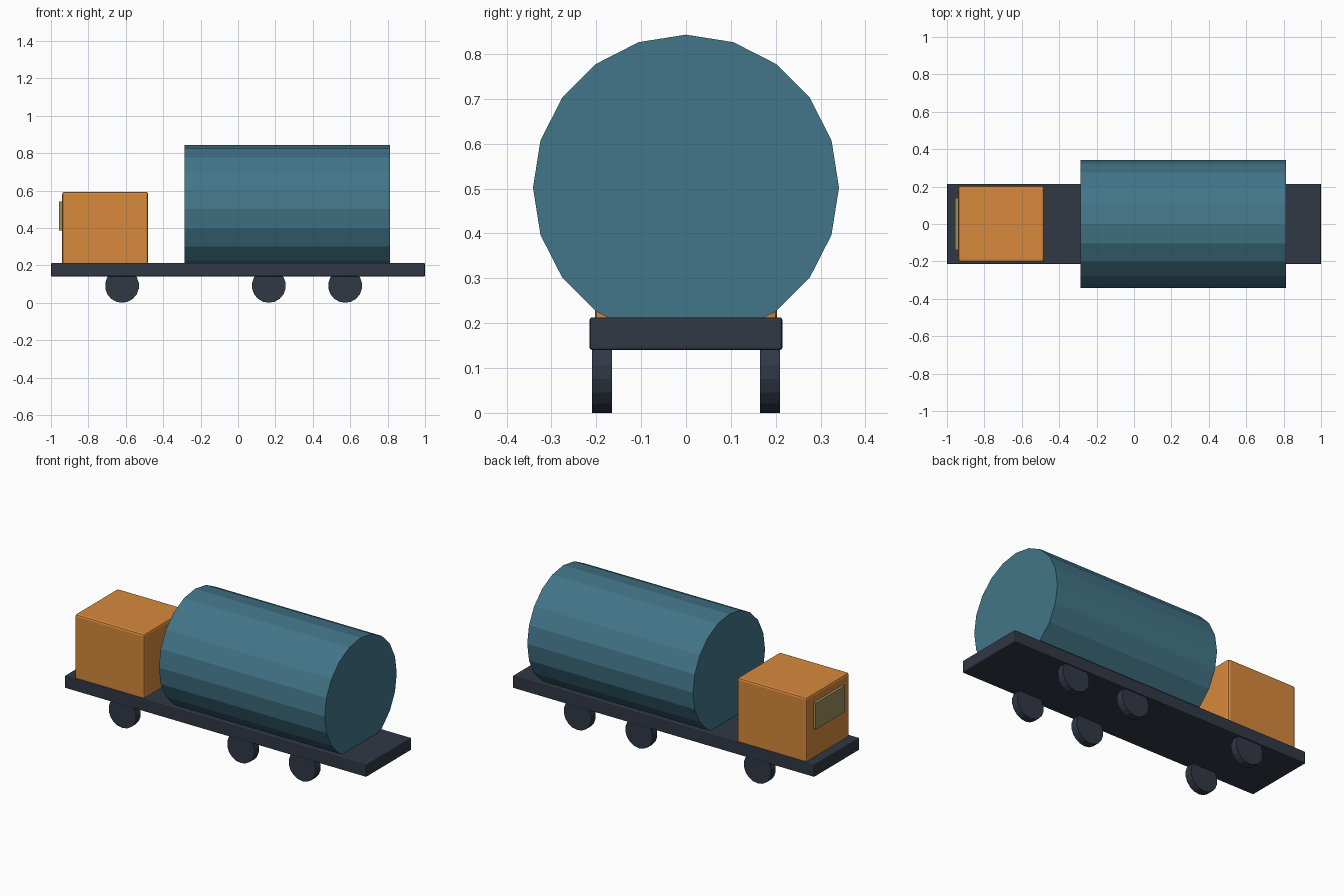
import bpy
from math import radians

if "Cube" in bpy.data.objects:
    bpy.data.objects.remove(bpy.data.objects["Cube"])


def material(name, rgb):
    mat = bpy.data.materials.new(name)
    mat.diffuse_color = (*rgb, 1)
    mat.use_nodes = True
    mat.node_tree.nodes["Principled BSDF"].inputs["Base Color"].default_value = mat.diffuse_color
    return mat


DARK = material("dark_metal", (0.03, 0.04, 0.06))
ORANGE = material("orange_paint", (0.68, 0.25, 0.045))
TEAL = material("teal_paint", (0.055, 0.18, 0.25))
GLASS = material("tinted_glass", (0.34, 0.27, 0.11))


def box(name, x, y, z, mat, bevel=0.0):
    """Box from (min, max) ranges on each axis."""
    mid = [(a + b) / 2 for a, b in (x, y, z)]
    bpy.ops.mesh.primitive_cube_add(size=1, location=mid)
    ob = bpy.context.object
    ob.name = name
    ob.scale = [b - a for a, b in (x, y, z)]
    bpy.ops.object.transform_apply(location=False, rotation=False, scale=True)
    ob.data.materials.append(mat)
    if bevel:
        mod = ob.modifiers.new("edge_bevel", 'BEVEL')
        mod.width = bevel
        mod.segments = 2
    return ob


def cylinder(name, radius, length, centre, rotation, sides, mat):
    bpy.ops.mesh.primitive_cylinder_add(vertices=sides, radius=radius, depth=length,
                                        location=centre, rotation=rotation)
    ob = bpy.context.object
    ob.name = name
    ob.data.materials.append(mat)
    return ob


# Flat chassis
box("chassis", (-1, 1), (-0.215, 0.215), (0.14, 0.213), DARK, 0.006)

# Cab with windscreen on its front end
box("cab", (-0.94, -0.48), (-0.203, 0.203), (0.195, 0.593), ORANGE, 0.012)
box("windscreen", (-0.956, -0.93), (-0.138, 0.138), (0.385, 0.542), GLASS)

# Tank lying lengthwise, sunk slightly into the chassis
cylinder("tank", 0.341, 1.098, (0.264, 0, 0.502), (0, radians(90), 0), 20, TEAL)

# Three axles of paired wheels
for axle, x in (("front", -0.62), ("middle", 0.165), ("rear", 0.573)):
    for side, s in (("right", -1), ("left", 1)):
        cylinder(f"{axle}_{side}_wheel", 0.091, 0.044, (x, s * 0.187, 0.091),
                 (radians(90), 0, 0), 18, DARK)
